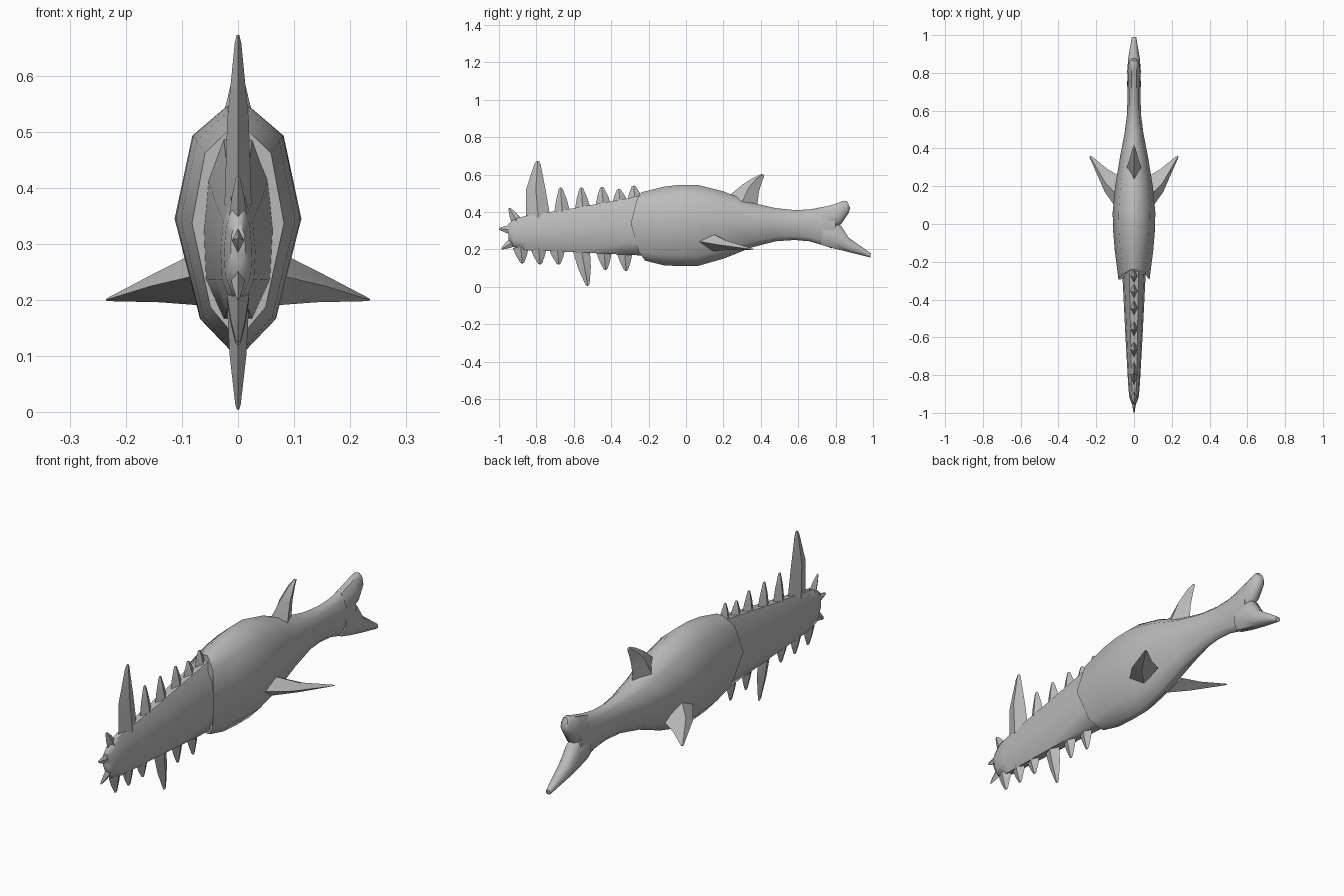
import bpy, bmesh, math
from mathutils import Vector

cube = bpy.data.objects.get("Cube")
if cube:
    bpy.data.objects.remove(cube, do_unlink=True)

GREY = (0.5, 0.5, 0.5, 1)
skin = bpy.data.materials.new("grey skin")
skin.use_nodes = True
skin.diffuse_color = GREY
skin.node_tree.nodes["Principled BSDF"].inputs["Base Color"].default_value = GREY


def skin_rings(name, rings, angle):
    """Bridge rings of points into a closed solid."""
    bm = bmesh.new()
    loops = [[bm.verts.new(p) for p in ring] for ring in rings]
    n = len(loops[0])
    for a, b in zip(loops, loops[1:]):
        for i in range(n):
            j = (i + 1) % n
            bm.faces.new((a[i], a[j], b[j], b[i]))
    bm.faces.new(loops[0])
    bm.faces.new(loops[-1])
    bmesh.ops.recalc_face_normals(bm, faces=bm.faces)
    mesh = bpy.data.meshes.new(name)
    bm.to_mesh(mesh)
    bm.free()
    mesh.materials.append(skin)
    ob = bpy.data.objects.new(name, mesh)
    bpy.context.collection.objects.link(ob)
    bpy.ops.object.select_all(action='DESELECT')
    bpy.context.view_layer.objects.active = ob
    ob.select_set(True)
    bpy.ops.object.shade_smooth_by_angle(angle=math.radians(angle))
    return ob


def section(profile, bottom, top, half_width, bow=0):
    """Symmetric ring between a bottom and a top (y, z); bow pushes its middle along y."""
    half = []
    for fx, t in profile:
        y = bottom[0] + (top[0] - bottom[0]) * t + bow * 4 * t * (1 - t)
        z = bottom[1] + (top[1] - bottom[1]) * t
        half.append((fx * half_width, y, z))
    return half + [(-x, y, z) for x, y, z in reversed(half)]


BODY = [(.18, 1), (.72, .88), (1, .54), (.6, .13), (.12, 0)]
SNOUT = [(.4, 1), (.85, .78), (1, .5), (.92, .22), (.4, 0)]

# Body: bottom (y, z), top (y, z), half width, bow
body = [((-.22, .14), (-.24, .505), .082, -.065),
        ((-.12, .115), (-.12, .535), .102, -.02),
        ((-.03, .11), (-.03, .545), .111, 0),
        ((.06, .11), (.06, .545), .113, 0),
        ((.2, .15), (.2, .51), .10, 0),
        ((.35, .21), (.35, .45), .075, 0),
        ((.48, .243), (.48, .42), .05, 0),
        ((.58, .25), (.58, .41), .037, 0),
        ((.66, .243), (.66, .413), .035, 0),
        ((.75, .217), (.75, .43), .036, 0),
        ((.78, .205), (.78, .437), .034, .02)]
skin_rings("body", [section(BODY, *s) for s in body], 65)

# Tail lobes
upper = [((.74, .29), (.72, .42), .033), ((.83, .335), (.79, .44), .034),
         ((.87, .395), (.845, .46), .026), ((.878, .42), (.862, .457), .014)]
lower = [((.72, .225), (.74, .36), .033), ((.79, .205), (.83, .325), .036),
         ((.88, .183), (.87, .262), .031), ((.985, .157), (.99, .178), .012)]
skin_rings("tail_upper_lobe", [section(SNOUT, *s) for s in upper], 50)
skin_rings("tail_lower_lobe", [section(SNOUT, *s) for s in lower], 50)

# Long toothed snout
snout = [((-.18, .165), (-.18, .50), .066), ((-.3, .17), (-.3, .475), .06),
         ((-.6, .185), (-.6, .42), .045), ((-.85, .195), (-.85, .38), .031),
         ((-.92, .21), (-.915, .365), .025), ((-.95, .255), (-.95, .335), .013)]
skin_rings("snout", [section(SNOUT, *s) for s in snout], 65)


def spike(name, base, tip, half_len, half_wid, bulge=.68, lean=0):
    """Four-sided tooth from base (y, z) to tip (y, z), swelling a little midway."""
    b, t = Vector((0, *base)), Vector((0, *tip))
    axis = (t - b).normalized()
    along = Vector((0, axis.z, -axis.y))
    rings = []
    for f, s in ((0, 1), (.5, bulge), (.95, .25), (1, .1)):
        c = b.lerp(t, f) + along * lean * 4 * f * (1 - f)
        rings.append([c + along * half_len * s, c + Vector((half_wid * s, 0, 0)),
                      c - along * half_len * s, c - Vector((half_wid * s, 0, 0))])
    return skin_rings(name, rings, 25)


# Upper teeth, from the nose backwards
for i, (y, z0, z1) in enumerate([(-.67, .41, .53), (-.56, .425, .53), (-.45, .445, .533),
                                 (-.36, .46, .522), (-.28, .47, .54)]):
    spike(f"upper_tooth_{i + 1}", (y + .008, z0 - .01), (y, z1), .042, .022)
spike("great_upper_tooth", (-.79, .37), (-.792, .672), .065, .024, .8, -.012)

# Lower teeth
for i, (y, z0, z1) in enumerate([(-.875, .21, .125), (-.78, .205, .12), (-.68, .20, .12),
                                 (-.43, .19, .09), (-.32, .185, .085)]):
    spike(f"lower_tooth_{i + 1}", (y - .008, z0), (y, z1), .043, .02)
spike("great_lower_tooth", (-.56, .20), (-.525, .005), .046, .02, .75)

# Nose teeth
spike("nose_upper_tooth", (-.905, .35), (-.945, .42), .03, .016)
spike("nose_middle_tooth", (-.93, .305), (-1, .31), .026, .013)
spike("nose_lower_tooth", (-.915, .245), (-.985, .203), .028, .014)


def diamond(front, mid, back, half_wid):
    """Upright fin ring: front (y, z), widest point (y, z), back (y, z)."""
    return [(0, *front), (half_wid, *mid), (0, *back), (-half_wid, *mid)]


# Back fin
skin_rings("back_fin", [diamond((.21, .47), (.29, .43), (.38, .42), .042),
                        diamond((.30, .545), (.335, .53), (.39, .51), .026),
                        diamond((.36, .583), (.38, .58), (.407, .565), .014),
                        diamond((.402, .604), (.41, .601), (.42, .595), .005)], 25)

# Side fins, swept back and down
for side, s in (("left", 1), ("right", -1)):
    root = [(.07, .05, .245), (.075, .14, .285), (.07, .25, .22), (.06, .14, .19)]
    mid = [(.155, .17, .225), (.15, .215, .247), (.14, .29, .21), (.14, .22, .196)]
    tip = [(.236, .355, .2), (.234, .358, .203), (.228, .362, .2), (.23, .355, .198)]
    skin_rings(f"{side}_side_fin",
               [[(x * s, y, z) for x, y, z in r] for r in (root, mid, tip)], 25)
